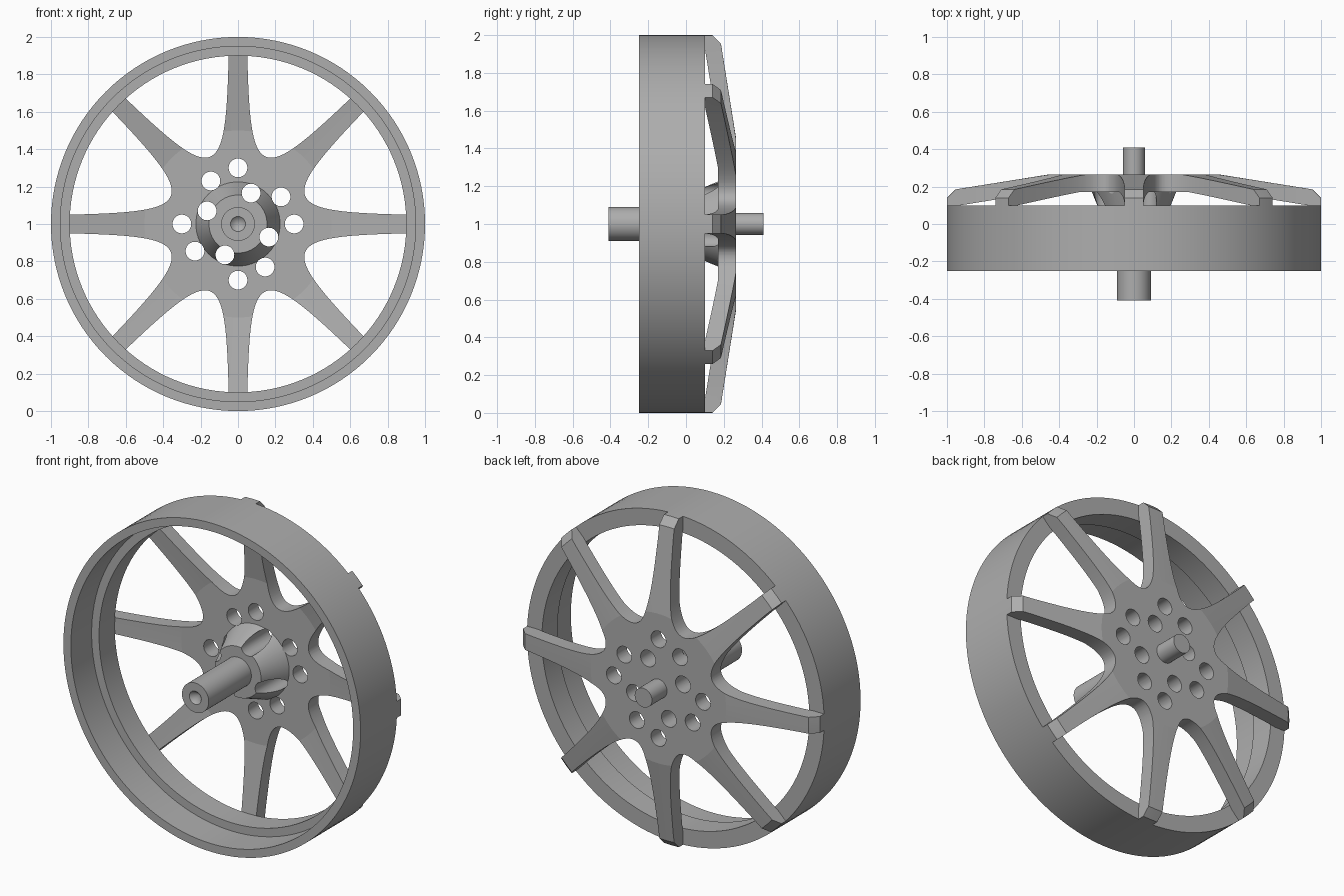
import bpy, bmesh, math
from mathutils import Matrix, Vector
from mathutils.geometry import interpolate_bezier

cube = bpy.data.objects.get("Cube")
if cube:
    bpy.data.objects.remove(cube, do_unlink=True)

CENTRE = Vector((0, 0, 1))
SPOKES = 8

metal = bpy.data.materials.new("grey_metal")
metal.use_nodes = True
colour = (0.42, 0.42, 0.42, 1)
metal.diffuse_color = colour
bsdf = next(n for n in metal.node_tree.nodes if n.type == 'BSDF_PRINCIPLED')
bsdf.inputs["Base Color"].default_value = colour


def finish(bm, name):
    bmesh.ops.recalc_face_normals(bm, faces=bm.faces)
    mesh = bpy.data.meshes.new(name)
    bm.to_mesh(mesh)
    bm.free()
    mesh.materials.append(metal)
    obj = bpy.data.objects.new(name, mesh)
    obj.location = CENTRE
    bpy.context.collection.objects.link(obj)
    return obj


def lathe(name, profile, closed=False, steps=128):
    """Spin (radius, y) points about the axle."""
    bm = bmesh.new()
    verts = [bm.verts.new((r, y, 0)) for r, y in profile]
    pairs = list(zip(verts, verts[1:]))
    if closed:
        pairs.append((verts[-1], verts[0]))
    edges = [bm.edges.new(p) for p in pairs]
    bmesh.ops.spin(bm, geom=verts + edges, cent=(0, 0, 0), axis=(0, 1, 0),
                   angle=math.tau, steps=steps)
    bmesh.ops.remove_doubles(bm, verts=bm.verts, dist=0.0001)
    return finish(bm, name)


def prism(name, outline, y0, y1):
    """Extrude an (x, z) outline along the axle."""
    bm = bmesh.new()
    face = bm.faces.new([bm.verts.new((x, y0, z)) for x, z in outline])
    ext = bmesh.ops.extrude_face_region(bm, geom=[face])
    moved = [v for v in ext["geom"] if isinstance(v, bmesh.types.BMVert)]
    bmesh.ops.translate(bm, verts=moved, vec=(0, y1 - y0, 0))
    return finish(bm, name)


def boolean(obj, cutter, operation):
    mod = obj.modifiers.new("cut", 'BOOLEAN')
    mod.operation = operation
    mod.solver = 'EXACT'
    mod.object = cutter
    select(obj)
    bpy.ops.object.modifier_apply(modifier=mod.name)


def select(obj):
    bpy.ops.object.select_all(action='DESELECT')
    obj.select_set(True)
    bpy.context.view_layer.objects.active = obj


# Rim with an inner step
rim = lathe("rim", [(1, -0.25), (1, 0.10), (0.90, 0.10), (0.90, -0.05),
                    (0.95, -0.05), (0.95, -0.25)], closed=True)

# Dished disc, trimmed to a star of flared spokes
spokes = lathe("spokes", [(0, 0.17), (0.5, 0.17), (0.93, 0.10), (1, 0.10),
                          (1, 0.14), (0.955, 0.185), (0.455, 0.265), (0, 0.265)])
flare = [(p.x, p.y) for p in interpolate_bezier(
    Vector((0.36, 0.149, 0)), Vector((0.39, 0.075, 0)),
    Vector((0.55, 0.058, 0)), Vector((0.9, 0.05, 0)), 28)]
flare.append((1.1, 0.05))
arm = [(r, -w) for r, w in flare] + [(r, w) for r, w in reversed(flare)][:-1]
outline = []
for k in range(SPOKES):
    a = math.tau * k / SPOKES
    c, s = math.cos(a), math.sin(a)
    outline += [(r * c - w * s, r * s + w * c) for r, w in arm]
star = prism("star_cutter", outline, 0, 0.4)
boolean(spokes, star, 'INTERSECT')

# Hub cone and stepped axle with a centre-drilled tip
hub = lathe("hub_and_axle", [(0, -0.37), (0.04, -0.41), (0.09, -0.41), (0.09, 0),
                             (0.155, 0), (0.225, 0.17), (0.225, 0.2), (0.058, 0.2),
                             (0.058, 0.41), (0, 0.41)], steps=96)

# Lightening holes, repeated every quarter turn
bm = bmesh.new()
for k in range(4):
    for x, z in ((0, 0.30), (0.23, 0.145), (0.07, 0.165)):
        turn = Matrix.Rotation(math.pi / 2 * k, 4, 'Y')
        place = turn @ Matrix.Translation((x, 0.15, z)) @ Matrix.Rotation(math.pi / 2, 4, 'X')
        bmesh.ops.create_cone(bm, cap_ends=True, segments=48, radius1=0.05,
                              radius2=0.05, depth=0.5, matrix=place)
holes = finish(bm, "hole_cutter")
for part in (spokes, hub):
    boolean(part, holes, 'DIFFERENCE')

for cutter in (star, holes):
    bpy.data.objects.remove(cutter, do_unlink=True)

for part in (rim, spokes, hub):
    select(part)
    bpy.ops.object.shade_smooth_by_angle(angle=math.radians(8.5))
